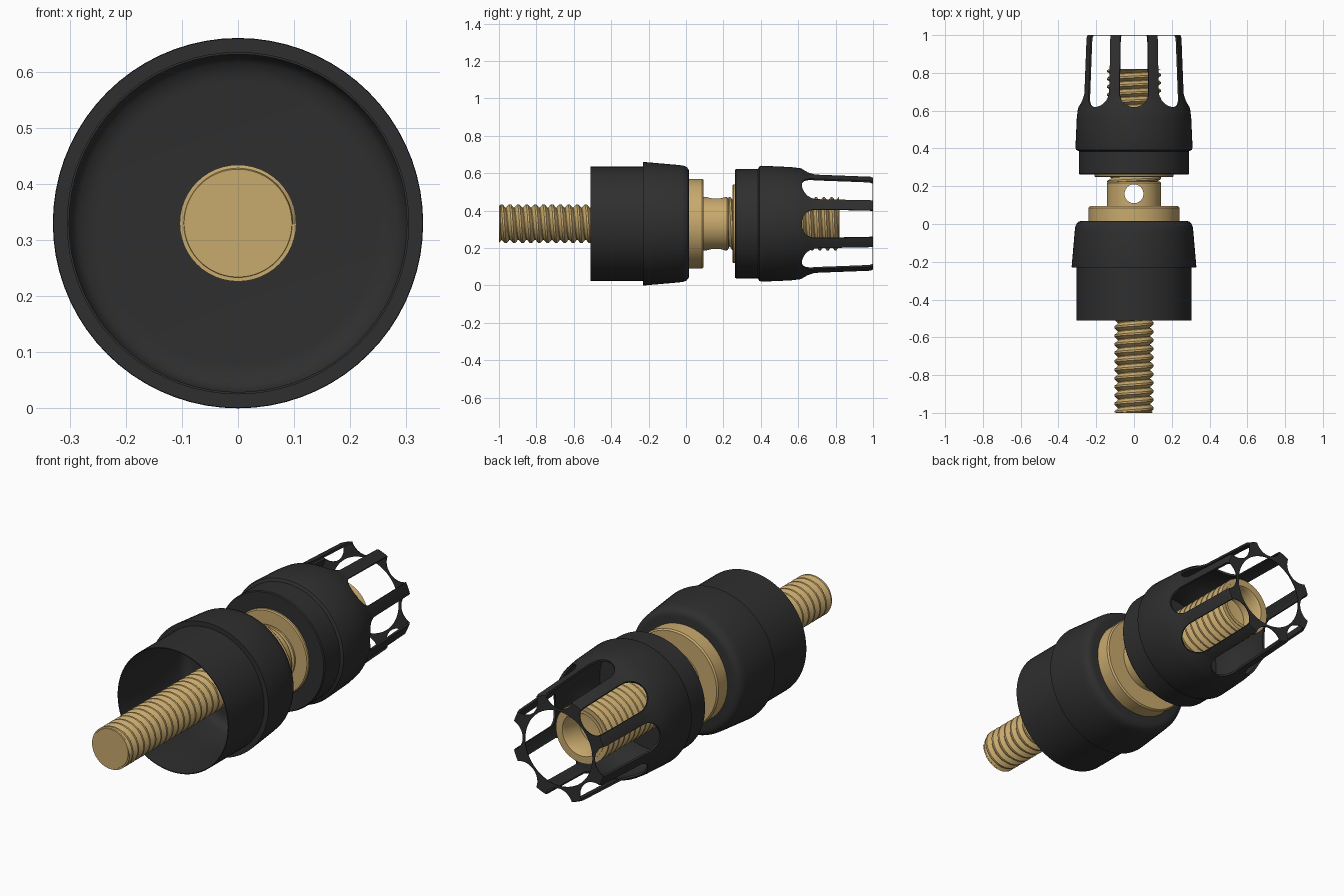
import bpy, bmesh, math

if "Cube" in bpy.data.objects:
    bpy.data.objects.remove(bpy.data.objects["Cube"], do_unlink=True)

AXIS_Z = 0.33  # height of the long axis


def material(name, rgb):
    m = bpy.data.materials.new(name)
    m.use_nodes = True
    m.diffuse_color = (*rgb, 1)
    bsdf = m.node_tree.nodes["Principled BSDF"]
    bsdf.inputs["Base Color"].default_value = (*rgb, 1)
    return m


BLACK = material("black plastic", (0.028, 0.028, 0.028))
BRASS = material("brass", (0.58, 0.40, 0.155))


def activate(ob):
    bpy.ops.object.select_all(action='DESELECT')
    ob.select_set(True)
    bpy.context.view_layer.objects.active = ob


def smooth(ob):
    activate(ob)
    bpy.ops.object.shade_smooth_by_angle(angle=math.radians(35))


def finish(name, bm, mat):
    bmesh.ops.recalc_face_normals(bm, faces=bm.faces)
    mesh = bpy.data.meshes.new(name)
    bm.to_mesh(mesh)
    bm.free()
    ob = bpy.data.objects.new(name, mesh)
    bpy.context.collection.objects.link(ob)
    mesh.materials.append(mat)
    smooth(ob)
    return ob


def revolve(bm, profile, closed=False, segs=72, cx=0.0, cz=AXIS_Z):
    """Spin (radius, y) points about a line parallel to y."""
    rings = []
    for r, y in profile:
        if r < 1e-6:
            rings.append([bm.verts.new((cx, y, cz))] * segs)
        else:
            rings.append([bm.verts.new((cx + r * math.cos(a), y, cz + r * math.sin(a)))
                          for a in (2 * math.pi * i / segs for i in range(segs))])
    pairs = list(zip(rings, rings[1:]))
    if closed:
        pairs.append((rings[-1], rings[0]))
    for a, b in pairs:
        if a[0] is a[1] and b[0] is b[1]:
            continue  # both points lie on the axis
        for i in range(segs):
            j = (i + 1) % segs
            bm.faces.new(list(dict.fromkeys((a[i], a[j], b[j], b[i]))))


def lathe(name, profile, mat, closed=False):
    bm = bmesh.new()
    revolve(bm, profile, closed)
    return finish(name, bm, mat)


def cut(ob, cutter):
    cutter.hide_render = True
    mod = ob.modifiers.new("cut", 'BOOLEAN')
    mod.operation = 'DIFFERENCE'
    mod.solver = 'EXACT'
    mod.object = cutter
    activate(ob)
    bpy.ops.object.modifier_apply(modifier=mod.name)
    bpy.data.objects.remove(cutter, do_unlink=True)
    smooth(ob)


def thread(name, y0, y1, root, crest, pitch, segs=48):
    """Helical ridge: each turn has a root row and two crest rows."""
    bm = bmesh.new()
    shape = ((0.0, root), (0.4, crest), (0.62, crest))
    n = len(shape)
    turns = math.ceil((y1 - y0) / pitch) + 2
    rows = []
    for k in range(turns * n):
        off, r = shape[k % n]
        row = []
        for i in range(segs + 1):
            a = 2 * math.pi * i / segs
            y = y0 + (k // n + off - i / segs) * pitch
            row.append(bm.verts.new((r * math.cos(a), min(max(y, y0), y1),
                                     AXIS_Z + r * math.sin(a))))
        rows.append(row)
    for a, b in zip(rows, rows[1:]):
        for i in range(segs):
            bm.faces.new((a[i], a[i + 1], b[i + 1], b[i]))
    bmesh.ops.remove_doubles(bm, verts=bm.verts, dist=1e-5)
    bmesh.ops.dissolve_degenerate(bm, edges=bm.edges, dist=1e-5)
    return finish(name, bm, BRASS)


# Front insulator: thin open cup with a stepped, tapering collar
lathe("base_cup", [
    (0.305, -0.51), (0.305, -0.23), (0.329, -0.23), (0.330, -0.224),
    (0.314, -0.04), (0.311, -0.015), (0.303, 0.004), (0.290, 0.014), (0.275, 0.017),
    (0.0, 0.017), (0.0, 0.010), (0.250, 0.010), (0.262, 0.009), (0.285, 0.003),
    (0.298, -0.012), (0.304, -0.04), (0.304, -0.21), (0.301, -0.23), (0.301, -0.51),
], BLACK, closed=True)

# Front stud: core and thread
lathe("front_stud_core", [(0, -1), (0.096, -1), (0.098, -0.995), (0.086, -0.985),
                          (0.086, 0.012), (0, 0.012)], BRASS)
thread("front_stud_thread", -0.998, 0.01, 0.084, 0.104, 0.045)

# Brass washer against the cup
lathe("washer", [(0, 0.015), (0.24, 0.015), (0.24, 0.086), (0.234, 0.094), (0, 0.094)], BRASS)

# Neck with a vertical wire hole
neck = lathe("wire_neck", [(0, 0.09), (0.143, 0.09), (0.143, 0.218), (0.136, 0.226),
                           (0, 0.226)], BRASS)
bpy.ops.mesh.primitive_cylinder_add(vertices=40, radius=0.05, depth=0.6,
                                    location=(0, 0.16, AXIS_Z))
cut(neck, bpy.context.object)

# Rear post: hollow-ended core and thread
lathe("rear_post_core", [(0, 0.22), (0.122, 0.22), (0.122, 0.82), (0.106, 0.82),
                         (0.098, 0.808), (0.098, 0.70), (0, 0.68)], BRASS)
thread("rear_post_thread", 0.222, 0.818, 0.12, 0.143, 0.042)

# Clamp plate in the front of the knob
lathe("clamp_plate", [(0.11, 0.248), (0.205, 0.248), (0.21, 0.253), (0.21, 0.266),
                      (0.11, 0.266)], BRASS, closed=True)

# Rear knob: thin shell closing to a flat ring at the back
knob = lathe("knob", [
    (0.124, 0.262), (0.288, 0.262), (0.292, 0.267), (0.292, 0.385), (0.306, 0.392),
    (0.310, 0.405), (0.303, 0.56), (0.297, 0.61), (0.283, 0.65), (0.274, 0.69),
    (0.262, 0.985), (0.256, 1.0),
    (0.185, 1.0), (0.185, 0.997), (0.246, 0.997), (0.252, 0.98),
    (0.264, 0.69), (0.273, 0.65), (0.287, 0.61), (0.293, 0.56), (0.299, 0.41),
    (0.282, 0.38), (0.282, 0.275), (0.124, 0.275),
], BLACK, closed=True)

# Eight round-ended flutes break through the shell and scallop the ring
bm = bmesh.new()
R, START = 0.078, 0.695
nose = [(R * math.sin(t), START - R * math.cos(t))
        for t in (math.pi / 2 * i / 8 for i in range(9))]
for i in range(8):
    a = math.pi / 4 * i
    revolve(bm, nose + [(R, 1.1), (0, 1.1)], segs=32,
            cx=0.276 * math.cos(a), cz=AXIS_Z + 0.276 * math.sin(a))
cut(knob, finish("flute_cutter", bm, BLACK))
